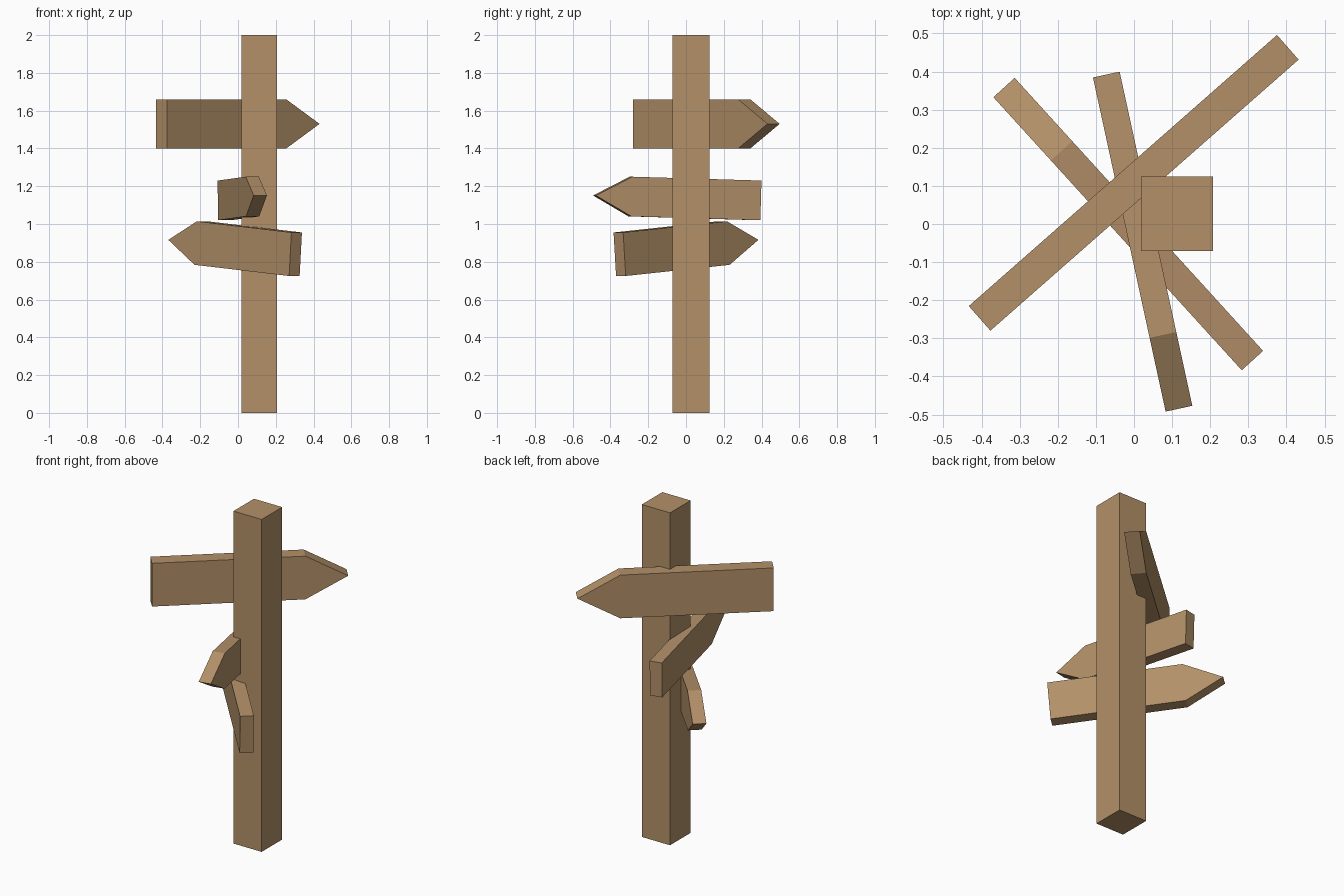
import bpy, bmesh
from mathutils import Matrix, Vector

if "Cube" in bpy.data.objects:
    bpy.data.objects.remove(bpy.data.objects["Cube"])

wood = bpy.data.materials.new("wood")
wood.diffuse_color = (0.45, 0.28, 0.14, 1)
wood.use_nodes = True
wood.node_tree.nodes["Principled BSDF"].inputs["Base Color"].default_value = wood.diffuse_color


def finish(name, bm):
    bmesh.ops.recalc_face_normals(bm, faces=bm.faces)
    mesh = bpy.data.meshes.new(name)
    bm.to_mesh(mesh)
    bm.free()
    mesh.materials.append(wood)
    obj = bpy.data.objects.new(name, mesh)
    bpy.context.collection.objects.link(obj)
    return obj


def arrow_board(name, tail, tip, height, thick, point):
    """Board with a pointed end, running from tail centre to tip."""
    tail, tip = Vector(tail), Vector(tip)
    length = (tip - tail).length
    x = (tip - tail).normalized()
    y = Vector((0, 0, 1)).cross(x).normalized()
    z = x.cross(y)
    h, s = height / 2, length - point
    profile = [(0, -h), (s, -h), (length, 0), (s, h), (0, h)]
    bm = bmesh.new()
    face = bm.faces.new([bm.verts.new((a, -thick / 2, b)) for a, b in profile])
    ext = bmesh.ops.extrude_face_region(bm, geom=[face])
    verts = [v for v in ext["geom"] if isinstance(v, bmesh.types.BMVert)]
    bmesh.ops.translate(bm, verts=verts, vec=(0, thick, 0))
    frame = Matrix((x, y, z)).transposed().to_4x4()
    bm.transform(Matrix.Translation(tail) @ frame)
    return finish(name, bm)


# Square post
bm = bmesh.new()
bmesh.ops.create_cube(bm, size=1)
bm.transform(Matrix.Translation((0.113, 0.027, 1)) @ Matrix.Diagonal((0.188, 0.195, 2, 1)))
finish("post", bm)

# Three direction boards
arrow_board("upper_sign", (-0.405, -0.2475, 1.53), (0.4035, 0.4635, 1.53), 0.26, 0.086, 0.235)
arrow_board("middle_sign", (-0.072, 0.389, 1.125), (0.118, -0.4845, 1.151), 0.21, 0.0716, 0.195)
arrow_board("lower_sign", (0.3045, -0.3515, 0.84), (-0.341, 0.358, 0.916), 0.231, 0.0755, 0.216)
